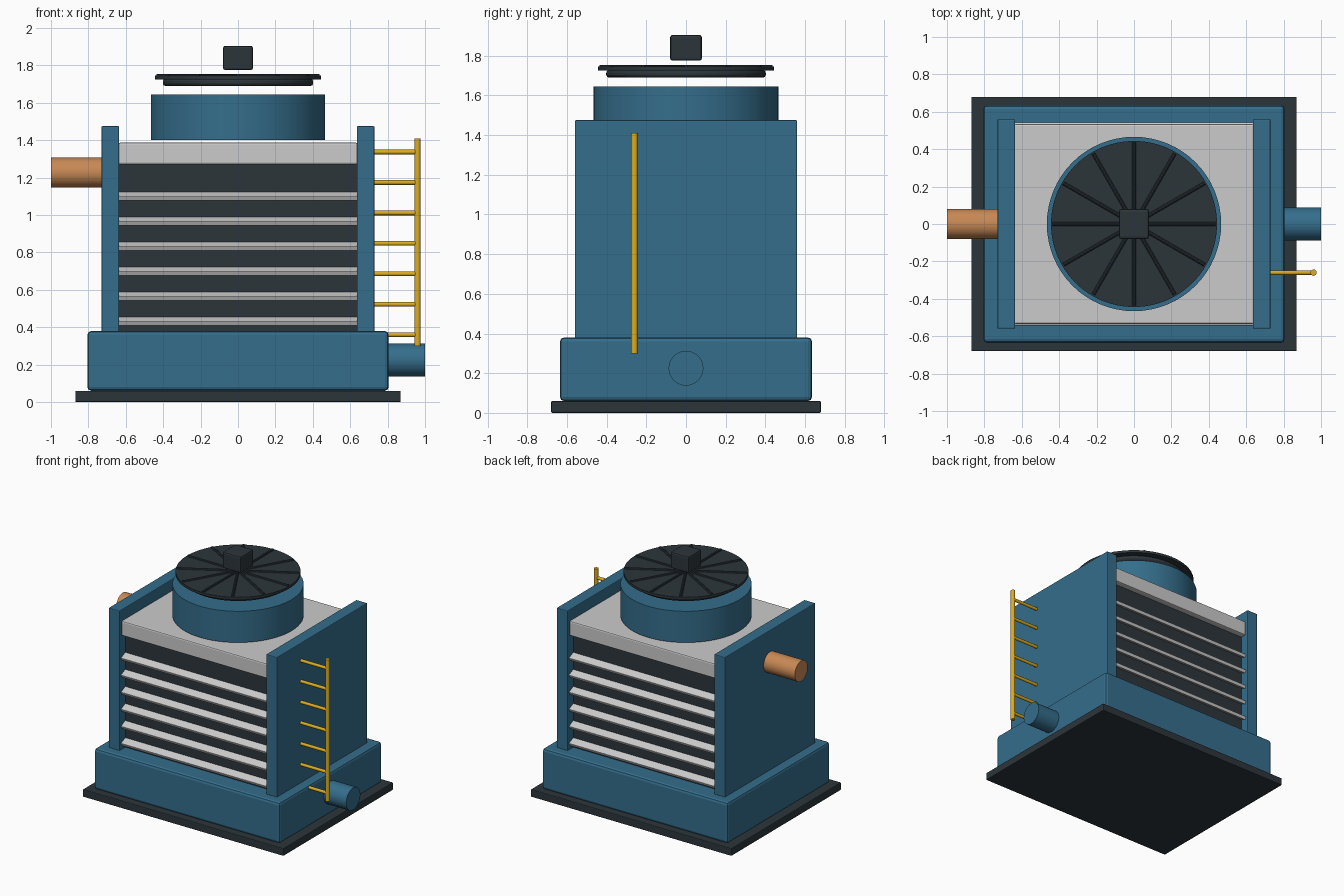
import bpy
from math import pi, radians, cos, sin

if "Cube" in bpy.data.objects:
    bpy.data.objects.remove(bpy.data.objects["Cube"])


def material(name, rgb):
    m = bpy.data.materials.new(name)
    m.diffuse_color = (*rgb, 1)
    m.use_nodes = True
    m.node_tree.nodes["Principled BSDF"].inputs["Base Color"].default_value = m.diffuse_color
    return m


BLUE = material("blue_paint", (0.035, 0.155, 0.26))
DARK = material("dark_metal", (0.025, 0.036, 0.042))
COPPER = material("copper", (0.58, 0.25, 0.09))
YELLOW = material("yellow_paint", (0.72, 0.42, 0.015))


def finish(o, name, mat, bevel, segments=2):
    o.name = name
    if mat:
        o.data.materials.append(mat)
    if bevel:
        b = o.modifiers.new("bevel", 'BEVEL')
        b.width, b.segments = bevel, segments
        b.limit_method = 'ANGLE'
    return o


def box(name, lo, hi, mat=None, bevel=0.0, tilt=0.0):
    center = [(a + b) / 2 for a, b in zip(lo, hi)]
    bpy.ops.mesh.primitive_cube_add(size=1, location=center)
    o = bpy.context.object
    o.scale = [b - a for a, b in zip(lo, hi)]
    bpy.ops.object.transform_apply(location=False, rotation=False, scale=True)
    o.rotation_euler.x = tilt
    return finish(o, name, mat, bevel)


def cylinder(name, center, radius, length, mat, rot=(0, 0, 0), sides=48, bevel=0.0):
    bpy.ops.mesh.primitive_cylinder_add(vertices=sides, radius=radius, depth=length,
                                        location=center, rotation=rot)
    o = bpy.context.object
    bpy.ops.object.shade_smooth_by_angle(angle=radians(35))
    return finish(o, name, mat, bevel)


ALONG_X = (0, pi / 2, 0)

# Base and water basin
box("base_plate", (-0.87, -0.68, 0), (0.87, 0.68, 0.06), DARK, 0.006)
box("basin", (-0.805, -0.635, 0.06), (0.805, 0.635, 0.38), BLUE, 0.02)

# Tower body: dark core, side panels, top deck
box("fill_core", (-0.64, -0.49, 0.37), (0.64, 0.49, 1.28), DARK)
for side, x in (("left", -0.6825), ("right", 0.6825)):
    box(side + "_panel", (x - 0.0475, -0.56, 0.37), (x + 0.0475, 0.56, 1.475), BLUE, 0.006)
box("top_deck", (-0.64, -0.535, 1.27), (0.64, 0.535, 1.387), None, 0.01)

# Sloping louvres on front and back
for side, s in (("front", -1), ("back", 1)):
    for i in range(6):
        z = 0.434 + 0.1338 * i
        box(f"{side}_louvre_{i + 1}", (-0.638, s * 0.505 - 0.036, z - 0.0125),
            (0.638, s * 0.505 + 0.036, z + 0.0125), None, 0.003, -s * radians(25))

# Fan shroud, fan ring, grille disc with radial bars, motor
cylinder("fan_shroud", (0, 0, 1.5225), 0.466, 0.245, BLUE, sides=64)
cylinder("fan_ring", (0, 0, 1.709), 0.402, 0.038, DARK, sides=64, bevel=0.014)
cylinder("grille_disc", (0, 0, 1.735), 0.444, 0.02, DARK, sides=64)
for i in range(6):
    cylinder(f"grille_bar_{i + 1}", (0, 0, 1.745), 0.01, 0.87, DARK,
             (0, pi / 2, i * pi / 6), sides=10)
box("fan_motor", (-0.08, -0.08, 1.775), (0.08, 0.08, 1.905), DARK, 0.012)

# Pipes
cylinder("inlet_pipe", (-0.85, 0, 1.227), 0.08, 0.30, COPPER, ALONG_X)
cylinder("outlet_pipe", (0.89, 0, 0.225), 0.0875, 0.22, BLUE, ALONG_X)

# Side ladder
cylinder("ladder_rail", (0.96, -0.26, 0.855), 0.017, 1.11, YELLOW, sides=16)
for i in range(7):
    cylinder(f"ladder_rung_{i + 1}", (0.84, -0.26, 0.36 + 0.1628 * i), 0.0125, 0.24,
             YELLOW, ALONG_X, sides=12)
